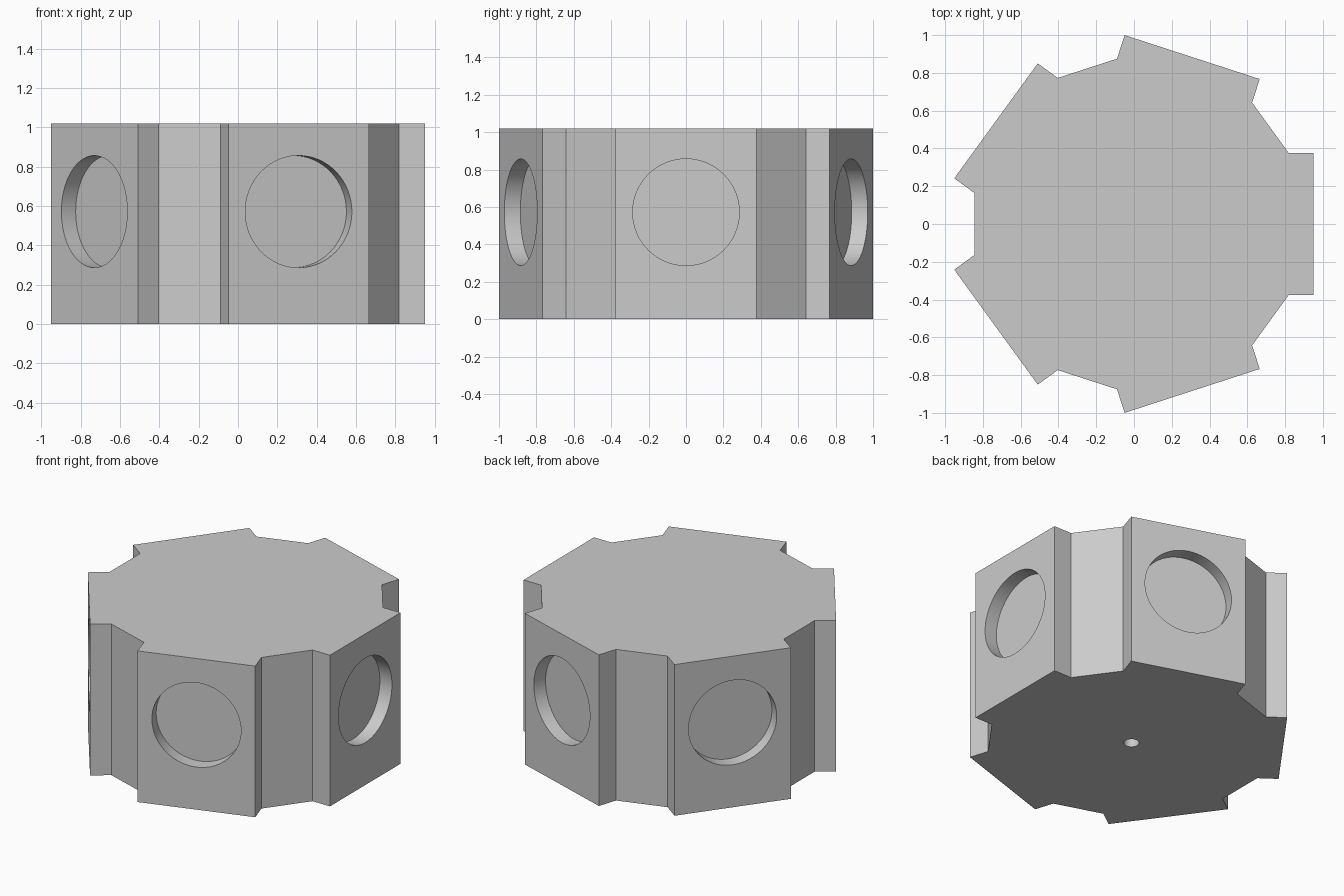
import bpy
import bmesh
import math
from mathutils import Matrix, Vector

cube = bpy.data.objects.get("Cube")
if cube:
    bpy.data.objects.remove(cube, do_unlink=True)

SIDES = 5
CENTRE = Vector((0.021, 0, 0))
HEIGHT = 1.02
FACE_DIST, INNER_DIST, HALF_WIDTH = 0.929, 0.798, 0.376
POCKET_R, POCKET_DEPTH, POCKET_Z = 0.285, 0.09, 0.572
BORE_R, BORE_DEPTH = 0.047, 0.4

grey = bpy.data.materials.new("plain grey")
grey.use_nodes = True
colour = (0.6, 0.6, 0.6, 1)
grey.diffuse_color = colour
grey.node_tree.nodes["Principled BSDF"].inputs["Base Color"].default_value = colour


def make_object(name, bm):
    bmesh.ops.recalc_face_normals(bm, faces=bm.faces)
    mesh = bpy.data.meshes.new(name)
    bm.to_mesh(mesh)
    bm.free()
    mesh.materials.append(grey)
    obj = bpy.data.objects.new(name, mesh)
    bpy.context.collection.objects.link(obj)
    return obj


def add_cylinder(bm, radius, depth, matrix):
    bmesh.ops.create_cone(bm, cap_ends=True, segments=64, radius1=radius,
                          radius2=radius, depth=depth, matrix=matrix)


# Hub body: five raised pads separated by recessed notches
bm = bmesh.new()
ring = []
for i in range(SIDES):
    turn = Matrix.Rotation(math.tau * i / SIDES, 4, "Z")
    for dist, side in ((INNER_DIST, -1), (FACE_DIST, -1), (FACE_DIST, 1), (INNER_DIST, 1)):
        ring.append(bm.verts.new(CENTRE + turn @ Vector((dist, side * HALF_WIDTH, 0))))
base = bm.faces.new(ring)
top = bmesh.ops.extrude_face_region(bm, geom=[base])["geom"]
bmesh.ops.translate(bm, vec=(0, 0, HEIGHT),
                    verts=[g for g in top if isinstance(g, bmesh.types.BMVert)])
hub = make_object("hub_body", bm)

# Cutter: a round pocket in each pad and a small bore underneath
bm = bmesh.new()
for i in range(SIDES):
    turn = Matrix.Rotation(math.tau * i / SIDES, 4, "Z")
    place = Matrix.Translation((FACE_DIST, 0, POCKET_Z)) @ Matrix.Rotation(math.pi / 2, 4, "Y")
    add_cylinder(bm, POCKET_R, 2 * POCKET_DEPTH, Matrix.Translation(CENTRE) @ turn @ place)
add_cylinder(bm, BORE_R, 2 * BORE_DEPTH, Matrix.Translation(CENTRE))
cutter = make_object("pocket_cutter", bm)
cutter.hide_render = True

# Cut the pockets
cut = hub.modifiers.new("pockets", "BOOLEAN")
cut.operation = "DIFFERENCE"
cut.solver = "EXACT"
cut.object = cutter
bpy.ops.object.select_all(action="DESELECT")
hub.select_set(True)
bpy.context.view_layer.objects.active = hub
bpy.ops.object.modifier_apply(modifier=cut.name)
bpy.data.objects.remove(cutter, do_unlink=True)

# Smooth the round walls, keep the corners sharp
bpy.ops.object.shade_smooth_by_angle(angle=math.radians(30))
